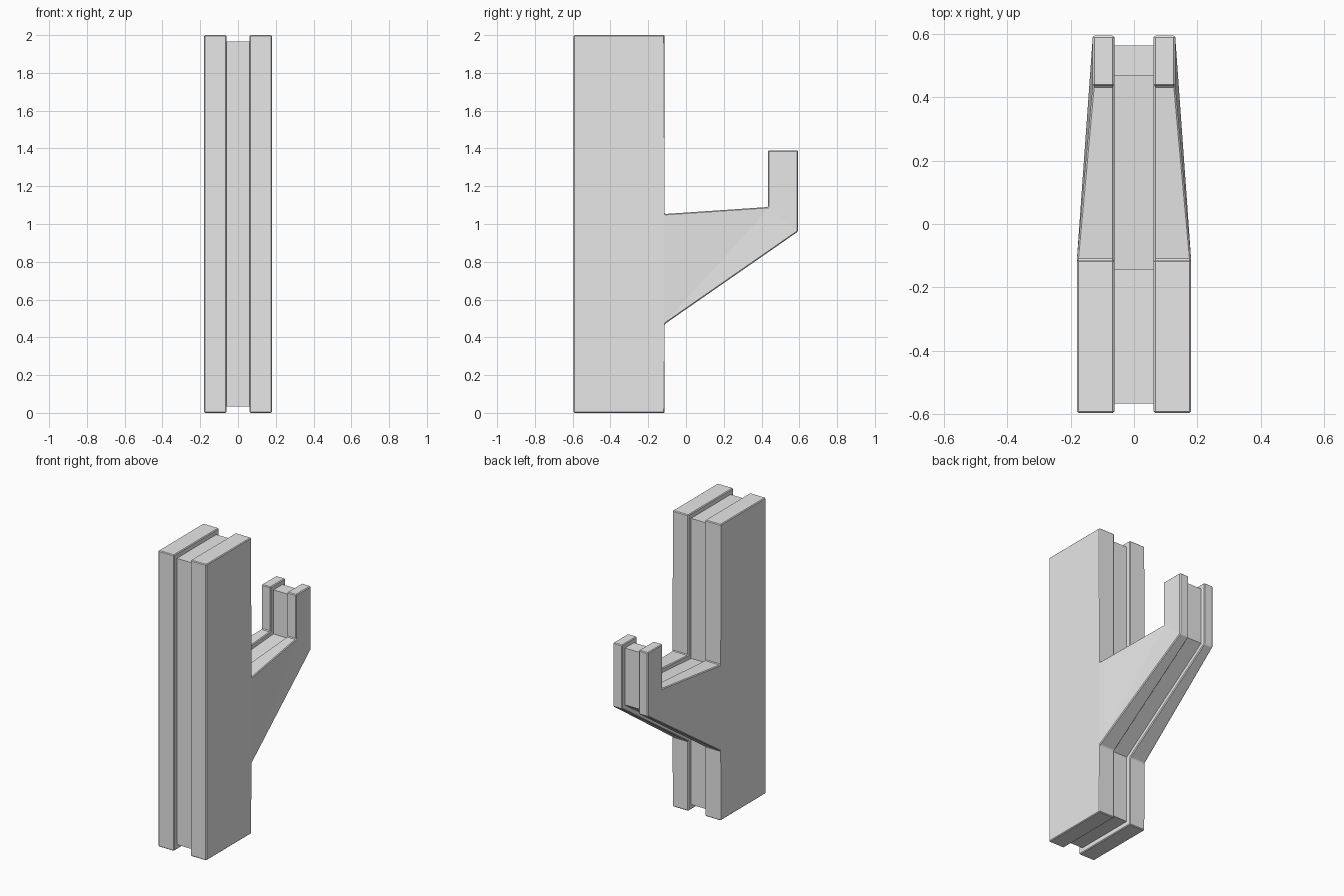
import bpy
import bmesh

cube = bpy.data.objects.get("Cube")
if cube:
    bpy.data.objects.remove(cube, do_unlink=True)

GREY = bpy.data.materials.new("light grey")
GREY.use_nodes = True
GREY.diffuse_color = (0.8, 0.8, 0.8, 1)
GREY.node_tree.nodes["Principled BSDF"].inputs["Base Color"].default_value = (0.8, 0.8, 0.8, 1)

# Side outline (y, z): post, sloping arm, upturned hook
OUTLINE = [(-0.595, 0), (-0.113, 0), (-0.113, 0.47), (0.593, 0.96), (0.593, 1.39),
           (0.435, 1.39), (0.435, 1.09), (-0.113, 1.053), (-0.113, 2), (-0.595, 2)]
# The same outline pulled in for the recessed middle layer
CORE = [(-0.565, 0.033), (-0.143, 0.033), (-0.143, 0.486), (0.563, 0.976), (0.563, 1.36),
        (0.467, 1.36), (0.467, 1.062), (-0.143, 1.021), (-0.143, 1.967), (-0.565, 1.967)]
# Post, two arm triangles and hook, as corners of the outline
PANELS = [(0, 1, 2, 7, 8, 9), (2, 6, 7), (2, 3, 6), (3, 4, 5, 6)]


def layer(name, outline, x_left, x_right, bevel=0):
    """Solid between two x positions, each given as a function of y."""
    bm = bmesh.new()
    sides = [[bm.verts.new((x(y), y, z)) for y, z in outline] for x in (x_left, x_right)]
    for side in sides:
        for panel in PANELS:
            bm.faces.new([side[i] for i in panel])
    a, b = sides
    for i in range(len(outline)):
        j = (i + 1) % len(outline)
        bm.faces.new((a[i], a[j], b[j], b[i]))
    bmesh.ops.recalc_face_normals(bm, faces=bm.faces)
    mesh = bpy.data.meshes.new(name)
    bm.to_mesh(mesh)
    bm.free()
    mesh.materials.append(GREY)
    obj = bpy.data.objects.new(name, mesh)
    bpy.context.collection.objects.link(obj)
    if bevel:
        mod = obj.modifiers.new("edge bevel", 'BEVEL')
        mod.width = bevel
        mod.segments = 1
        mod.limit_method = 'ANGLE'
    return obj


def half_width(y):
    """Wide at the post, narrow at the hook."""
    return 0.18 if y < 0 else 0.13


# Outer plates, one each side, tapering toward the hook
for name, s in (("left_plate", 1), ("right_plate", -1)):
    layer(name, OUTLINE, lambda y: s * half_width(y), lambda y: s * 0.062, bevel=0.005)

# Recessed middle layer
layer("middle_core", CORE, lambda y: 0.064, lambda y: -0.064)
